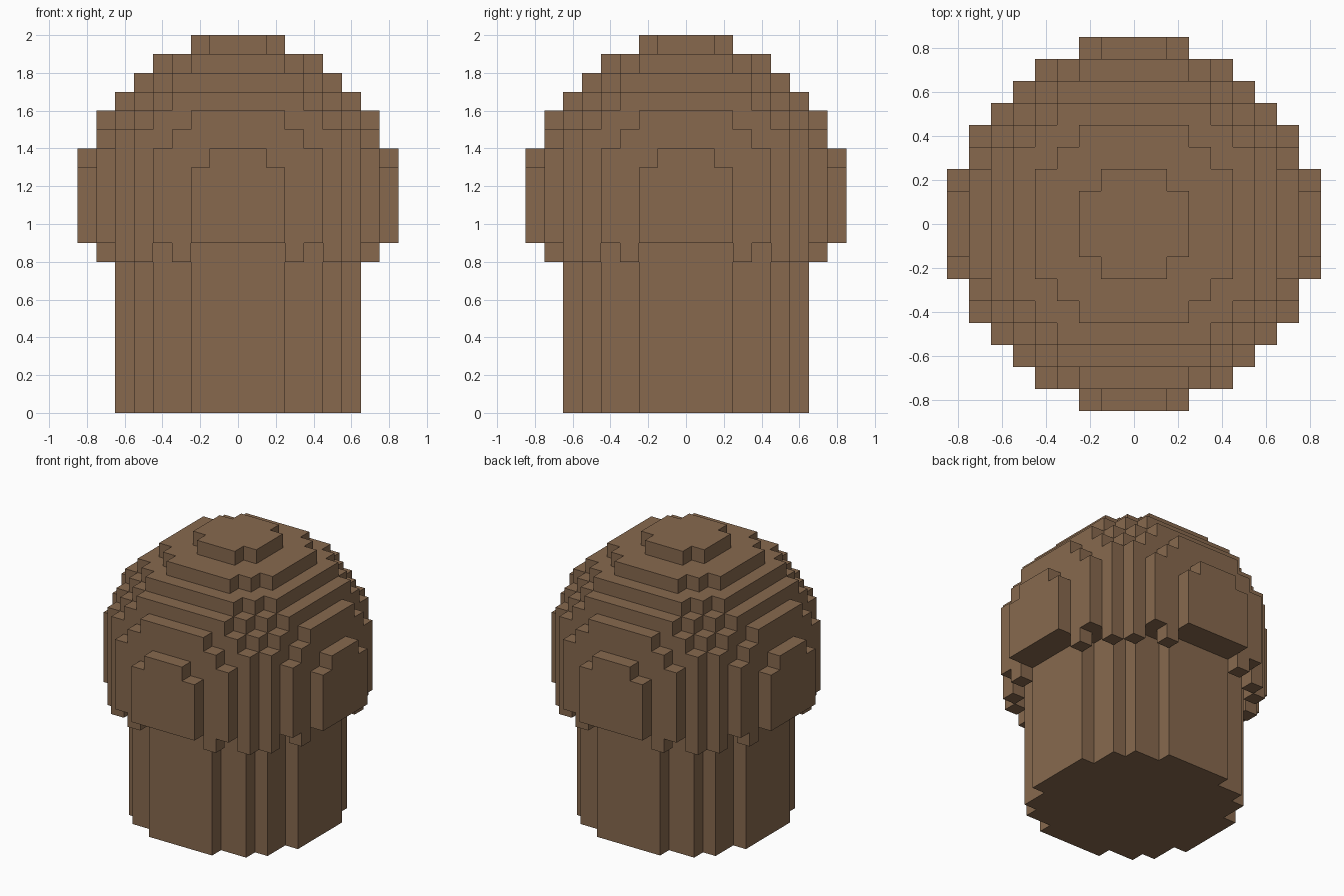
import bpy
import bmesh
from mathutils import Vector

CELL = 0.1

cube = bpy.data.objects.get("Cube")
if cube:
    bpy.data.objects.remove(cube, do_unlink=True)

# Single flat brown
brown = bpy.data.materials.new("warm_brown")
brown.use_nodes = True
colour = (0.242, 0.141, 0.076, 1.0)
brown.diffuse_color = colour
brown.node_tree.nodes["Principled BSDF"].inputs["Base Color"].default_value = colour


def block_object(name, cells):
    """Build the outer skin of a set of unit blocks as one mesh."""
    bm = bmesh.new()
    corners = {}

    def corner(point):
        key = tuple(round(2 * c) for c in point)
        if key not in corners:
            corners[key] = bm.verts.new(point * CELL)
        return corners[key]

    for cell in cells:
        centre = Vector(cell) + Vector((0, 0, 0.5))
        for axis in range(3):
            for sign in (-1, 1):
                neighbour = list(cell)
                neighbour[axis] += sign
                if tuple(neighbour) in cells:
                    continue
                n, u, v = Vector(), Vector(), Vector()
                n[axis] = sign / 2
                u[(axis + 1) % 3] = 0.5
                v[(axis + 2) % 3] = sign / 2
                bm.faces.new([corner(centre + n + p)
                              for p in (-u - v, u - v, u + v, v - u)])
    mesh = bpy.data.meshes.new(name)
    bm.to_mesh(mesh)
    bm.free()
    mesh.materials.append(brown)
    obj = bpy.data.objects.new(name, mesh)
    bpy.context.collection.objects.link(obj)
    return obj


def ring(layer, outer, inner=0):
    """Cells of one layer whose squared radius lies in a range."""
    span = range(-8, 9)
    return {(x, y, layer) for x in span for y in span
            if inner <= x * x + y * y <= outer}


# Stem: a blocky round column
stem = set()
for layer in range(9):
    stem |= ring(layer, 42)
block_object("stem", stem)

# Cap: a blocky dome, straight below its widest layer
MIDDLE, RADIUS_SQ = 11, 70
cap = set()
for layer in range(9, 20):
    rise = max(layer - MIDDLE, 0)
    cap |= ring(layer, RADIUS_SQ - rise * rise)

# Small blocks hanging below the cap's edge
cap |= ring(8, 61, 58)
block_object("cap", cap)
